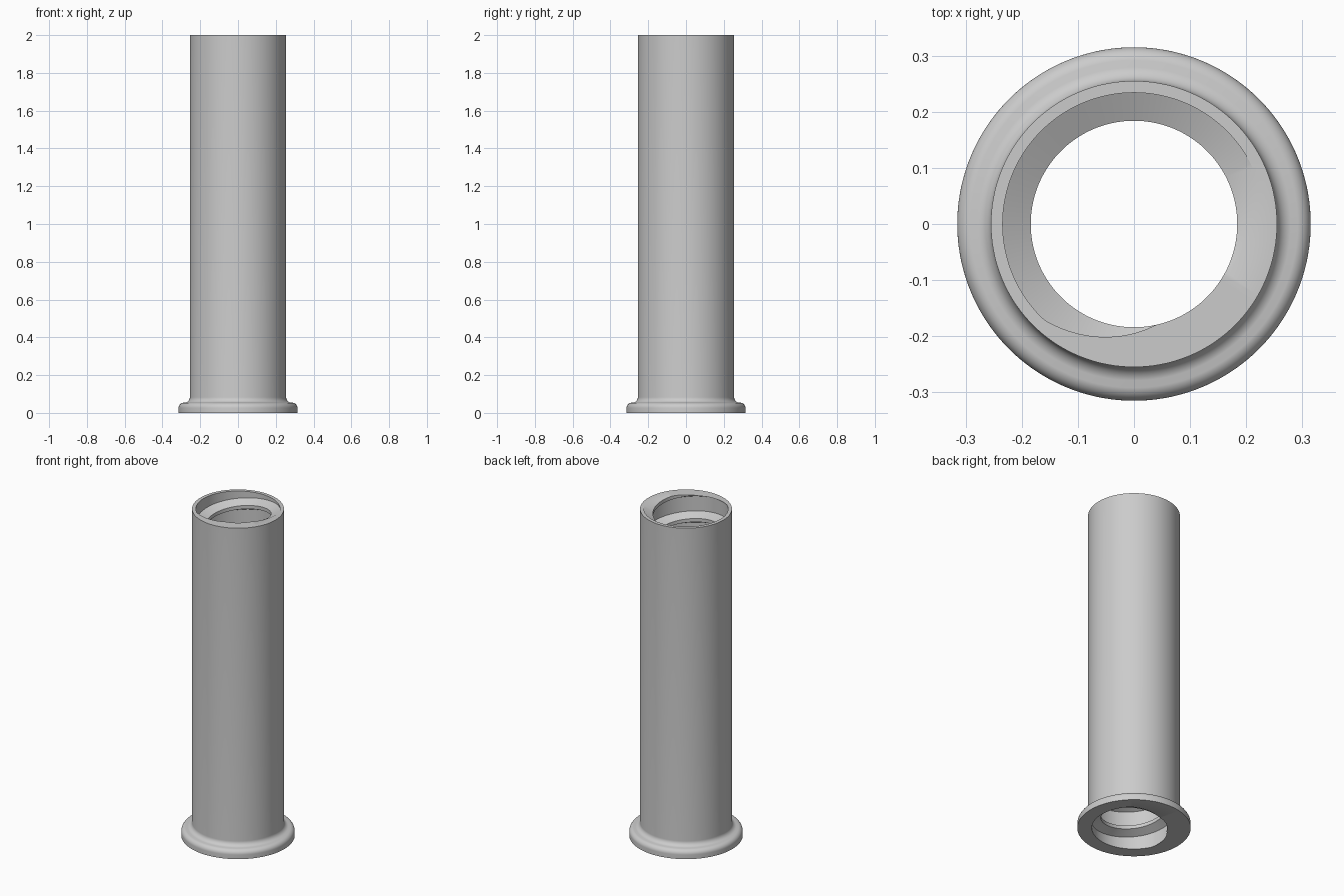
import bpy, bmesh, math

cube = bpy.data.objects.get("Cube")
if cube:
    bpy.data.objects.remove(cube)

HEIGHT, TUBE, FLANGE = 2.0, 0.255, 0.315
ROOT, CREST, PITCH = 0.234, 0.184, 0.16
SEGMENTS = 144
START = math.radians(-54)            # angle where the ridge meets the top rim
RIDGE = ((0.22, ROOT), (0.067, CREST), (-0.067, CREST), (-0.22, ROOT))


def arc(cx, cz, radius, a0, a1, steps=8):
    """Points of a circular arc as (radius, height) pairs."""
    angles = [math.radians(a0 + (a1 - a0) * i / steps) for i in range(steps + 1)]
    return [(cx + radius * math.cos(a), cz + radius * math.sin(a)) for a in angles]


def outer_profile():
    """Flange with rounded shoulder, fillet into the tube, straight wall."""
    return ([(FLANGE, 0)] + arc(FLANGE - 0.028, 0.026, 0.028, 0, 80)
            + arc(TUBE + 0.029, 0.083, 0.029, 260, 180) + [(TUBE, HEIGHT)])


def thread_profile(angle):
    """Internal left-hand thread, top to bottom, trimmed at both ends."""
    turns = (angle - START) / (2 * math.pi)
    points = []
    for k in range(-3, int(HEIGHT / PITCH) + 4):
        for offset, radius in RIDGE:
            points.append((radius, HEIGHT - PITCH * (turns + k - offset)))
    trimmed = []
    for i, (r, z) in enumerate(points):
        limit = min(max(z, 0), HEIGHT)
        if limit != z:
            # slide the point along its profile to the trimming plane
            for (r0, z0), (r1, z1) in zip(points, points[1:]):
                if z0 >= limit >= z1:
                    r = r0 + (r1 - r0) * (z0 - limit) / (z0 - z1)
                    break
        trimmed.append((r, limit))
    return trimmed


# Sweep the closed cross-section round the axis
bm = bmesh.new()
columns = []
for s in range(SEGMENTS + 1):
    a = 2 * math.pi * s / SEGMENTS
    section = outer_profile() + thread_profile(a)
    columns.append([bm.verts.new((r * math.cos(a), r * math.sin(a), z)) for r, z in section])
for left, right in zip(columns, columns[1:]):
    n = len(left)
    for i in range(n):
        j = (i + 1) % n
        bm.faces.new((left[i], right[i], right[j], left[j]))
bmesh.ops.remove_doubles(bm, verts=bm.verts[:], dist=0.00005)
bmesh.ops.dissolve_degenerate(bm, edges=bm.edges[:], dist=0.00001)
bmesh.ops.recalc_face_normals(bm, faces=bm.faces[:])

mesh = bpy.data.meshes.new("threaded_sleeve")
bm.to_mesh(mesh)
bm.free()
sleeve = bpy.data.objects.new("threaded_sleeve", mesh)
bpy.context.collection.objects.link(sleeve)

# Plain grey metal
grey = bpy.data.materials.new("plain grey")
grey.use_nodes = True
colour = (0.6, 0.6, 0.6, 1)
grey.diffuse_color = colour
grey.node_tree.nodes["Principled BSDF"].inputs["Base Color"].default_value = colour
mesh.materials.append(grey)

bpy.ops.object.select_all(action='DESELECT')
sleeve.select_set(True)
bpy.context.view_layer.objects.active = sleeve
bpy.ops.object.shade_smooth_by_angle(angle=math.radians(30))
